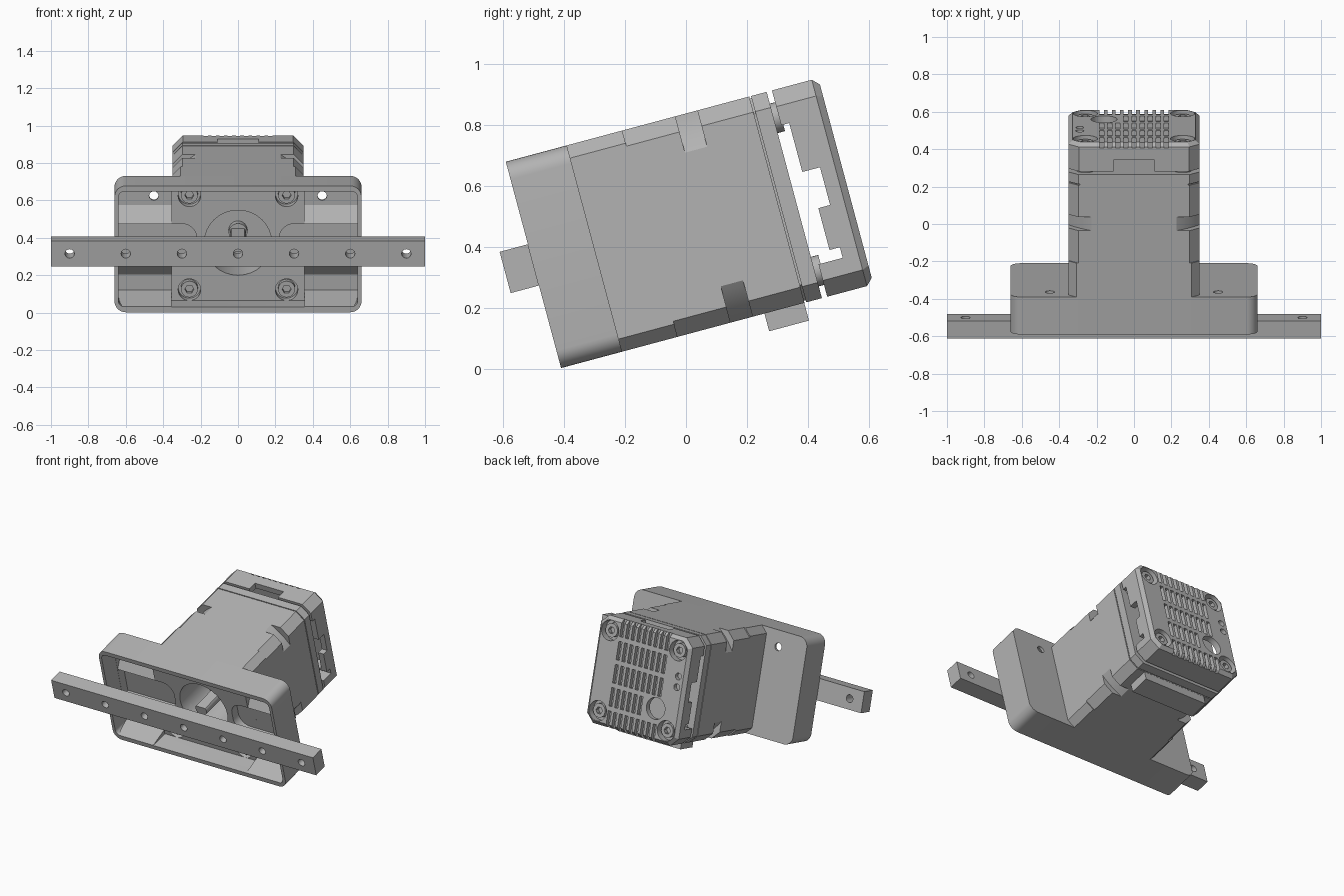
import bpy, bmesh, math
from mathutils import Matrix

if "Cube" in bpy.data.objects:
    bpy.data.objects.remove(bpy.data.objects["Cube"])

grey = bpy.data.materials.new("plain_grey")
grey.use_nodes = True
COL = (0.45, 0.45, 0.45, 1)
grey.diffuse_color = COL
grey.node_tree.nodes["Principled BSDF"].inputs["Base Color"].default_value = COL

# The whole unit is tilted back; parts are built along a local y depth axis
TILT = Matrix.Translation((0, -0.5, 0.34)) @ Matrix.Rotation(math.radians(15), 4, 'X')
H = 0.35      # half height of housing
S = 0.26      # screw offset
made = []


def prism(name, pts, a, b, axis='y'):
    """Extrude a profile from a to b along depth (y) or width (x)."""
    bm = bmesh.new()
    rows = []
    for t in (a, b):
        rows.append([bm.verts.new((p, t, q) if axis == 'y' else (t, p, q)) for p, q in pts])
    n = len(pts)
    bm.faces.new(rows[0])
    bm.faces.new(rows[1])
    for i in range(n):
        j = (i + 1) % n
        bm.faces.new((rows[0][i], rows[0][j], rows[1][j], rows[1][i]))
    bmesh.ops.recalc_face_normals(bm, faces=bm.faces)
    me = bpy.data.meshes.new(name)
    bm.to_mesh(me)
    bm.free()
    me.materials.append(grey)
    ob = bpy.data.objects.new(name, me)
    bpy.context.collection.objects.link(ob)
    ob.matrix_world = TILT
    made.append(ob)
    return ob


def circle(r, x=0, z=0, n=32):
    return [(x + r * math.cos(2 * math.pi * i / n), z + r * math.sin(2 * math.pi * i / n)) for i in range(n)]


def rect(x0, x1, z0, z1):
    return [(x0, z0), (x1, z0), (x1, z1), (x0, z1)]


def rounded(w, h, r, seg=1, cx=0):
    """Rectangle with rounded corners, or chamfered ones when seg is 1."""
    pts = []
    for k, (sx, sz) in enumerate(((1, 1), (-1, 1), (-1, -1), (1, -1))):
        for i in range(seg + 1):
            a = math.pi / 2 * (k + i / seg)
            pts.append((cx + sx * (w - r) + r * math.cos(a), sz * (h - r) + r * math.sin(a)))
    return pts


def cut(ob, cutters):
    """Subtract the cutters and throw them away."""
    for c in cutters:
        c.hide_render = True
        m = ob.modifiers.new("cut", 'BOOLEAN')
        m.operation, m.solver, m.object = 'DIFFERENCE', 'EXACT', c
    bpy.context.view_layer.update()
    me = bpy.data.meshes.new_from_object(ob.evaluated_get(bpy.context.evaluated_depsgraph_get()))
    ob.modifiers.clear()
    ob.data = me
    for c in cutters:
        made.remove(c)
        bpy.data.objects.remove(c)


def corners():
    return [(sx * S, sz * S) for sx in (-1, 1) for sz in (-1, 1)]


def screw(name, x, z, head, base):
    """Socket head screw, head facing the given depth."""
    d = 1 if base > head else -1
    ob = prism(name, circle(0.045, x, z, 24), head, base)
    cut(ob, [prism("c", circle(0.024, x, z, 6), head - 0.02 * d, head + 0.03 * d)])


# Front mounting tray, hollow with deeper side pockets
tray = prism("mounting_tray", rounded(0.66, H, 0.06, 8), 0, 0.207)
cuts = [prism("c", rounded(0.64, 0.32, 0.035, 6), -0.1, 0.13),
        prism("c", circle(0.18), 0.1, 0.3)]
for s in (-1, 1):
    cuts += [prism("c", rect(*sorted((s * 0.355, s * 0.639)), -0.319, 0.319), 0.1, 0.19),
             prism("c", rounded(0.13, 0.105, 0.08, 8, s * 0.35), 0.1, 0.1899),
             prism("c", circle(0.025, s * 0.45, 0.244, 20), 0.1, 0.3)]
cuts += [prism("c", circle(0.06, x, z), 0.1, 0.18) for x, z in corners()]
cut(tray, cuts)

# Sloped ledges inside the pockets
for s, side in ((-1, "right"), (1, "left")):
    x0, x1 = sorted((s * 0.355, s * 0.645))
    for t, lev in ((1, "upper"), (-1, "lower")):
        prism(f"{lev}_{side}_ledge", [(0.13, t * 0.105), (0.192, t * 0.195), (0.192, t * 0.105)], x0, x1, 'x')
    prism(f"floor_ramp_{side}", [(0, -0.325), (0.192, -0.325), (0.192, -0.277), (0, -0.319)], x0, x1, 'x')

# Housing: front collar with the bore, then body with tie grooves at the corners
collar = prism("housing_collar", rounded(H, H, 0.061), 0.207, 0.395)
collar.data.transform(Matrix.Identity(4))


def chamfered(c, h=H):
    pts = []
    for sx, sz in ((1, 1), (-1, 1), (-1, -1), (1, -1)):
        pair = [(sx * h, sz * (h - c)), (sx * (h - c), sz * h)]
        pts += pair if sx * sz > 0 else pair[::-1]
    return pts


def grooved(r):
    a0 = math.acos(H / r)
    return [(r * math.cos(a), r * math.sin(a)) for k in range(4)
            for a in [k * math.pi / 2 + a0 + (math.pi / 2 - 2 * a0) * i / 8 for i in range(9)]]


made.remove(collar)
bpy.data.objects.remove(collar)
collar = prism("housing_collar", chamfered(0.043), 0.207, 0.395)
cut(collar, [prism("c", circle(0.18), 0.1, 0.5)])
prism("housing_front", chamfered(0.053), 0.395, 0.575)
prism("tie_groove", grooved(0.417), 0.575, 0.65)
prism("housing_rear", chamfered(0.053), 0.65, 0.826)
prism("seam", chamfered(0.053, 0.343), 0.826, 0.832)
prism("rear_flange", chamfered(0.053), 0.832, 0.885)
prism("cable_socket", rect(-0.24, 0.24, -0.41, -0.34), 0.69, 0.825)

# Shaft with a flat
prism("shaft_collar", circle(0.05), 0.34, 0.396)
prism("drive_shaft", [(x, min(z, 0.022)) for x, z in circle(0.042)], 0.1, 0.396)

# Screws in the tray, standoffs and screws at the rear
for i, (x, z) in enumerate(corners()):
    screw(f"tray_screw_{i}", x, z, 0.14, 0.182)
    prism(f"standoff_{i}", circle(0.05, x, z), 0.88, 0.91)

# Rear cover: shell with corner posts, stepped side openings and vents
cover = prism("rear_cover", chamfered(0.055), 0.903, 1.06)
bm = bmesh.new()
bm.from_mesh(cover.data)
edge = [e for e in bm.edges if all(v.co.y > 1.05 for v in e.verts)]
bmesh.ops.bevel(bm, geom=edge, offset=0.022, segments=1, affect='EDGES', profile=0.5)
bm.to_mesh(cover.data)
bm.free()
cuts = [prism("c", rect(-0.31, 0.31, -0.19, 0.19), 0.8, 1.02),
        prism("c", rect(-0.19, 0.19, -0.31, 0.31), 0.8, 1.0199)]
for top, low, depth in ((0.232, 0.065, 0.93), (0.066, -0.062, 0.99), (-0.061, -0.205, 0.95), (-0.204, -0.24, 0.985)):
    cuts.append(prism("c", rect(-0.5, 0.5, low, top), 0.8, depth))
cuts.append(prism("c", rect(-0.11, 0.11, 0.2, 0.5), 0.8, 0.965))
cuts += [prism("c", circle(0.065, x, z), 1.01, 1.2) for x, z in corners()]
cuts.append(prism("c", circle(0.07, -0.16, -0.14), 0.95, 1.2))
cuts += [prism("c", circle(0.022, -0.29, z, 16), 1.03, 1.2) for z in (0.03, 0.1)]
cut(cover, cuts)

# Vent grille: rows of upright slots, leaving room for the round port
slots = []
for row in range(-2, 3):
    for col in range(-4, 5):
        x, z = col * 0.043, row * 0.15
        if not (row in (-1, 0) and math.hypot(x + 0.16, z + 0.14) < 0.1):
            slots.append(prism("c", rect(x - 0.012, x + 0.012, z - 0.06, z + 0.06), 1.032, 1.2))
grille = bmesh.new()
for s in slots:
    grille.from_mesh(s.data)
for s in slots[1:]:
    made.remove(s)
    bpy.data.objects.remove(s)
grille.to_mesh(slots[0].data)
grille.free()
cut(cover, [slots[0]])
for i, (x, z) in enumerate(corners()):
    screw(f"cover_screw_{i}", x, z, 1.045, 1.005)

# Cross bar with a row of through holes
bar = prism("cross_bar", rect(-1, 1, -0.07, 0.07), -0.096, 0)
cut(bar, [prism("c", circle(0.025, i * 0.3, 0, 20), -0.2, 0.1) for i in range(-3, 4)])

# Smooth the round surfaces, keep edges sharp
bpy.ops.object.select_all(action='DESELECT')
for ob in made:
    ob.select_set(True)
bpy.context.view_layer.objects.active = made[0]
bpy.ops.object.shade_smooth_by_angle(angle=math.radians(30))
